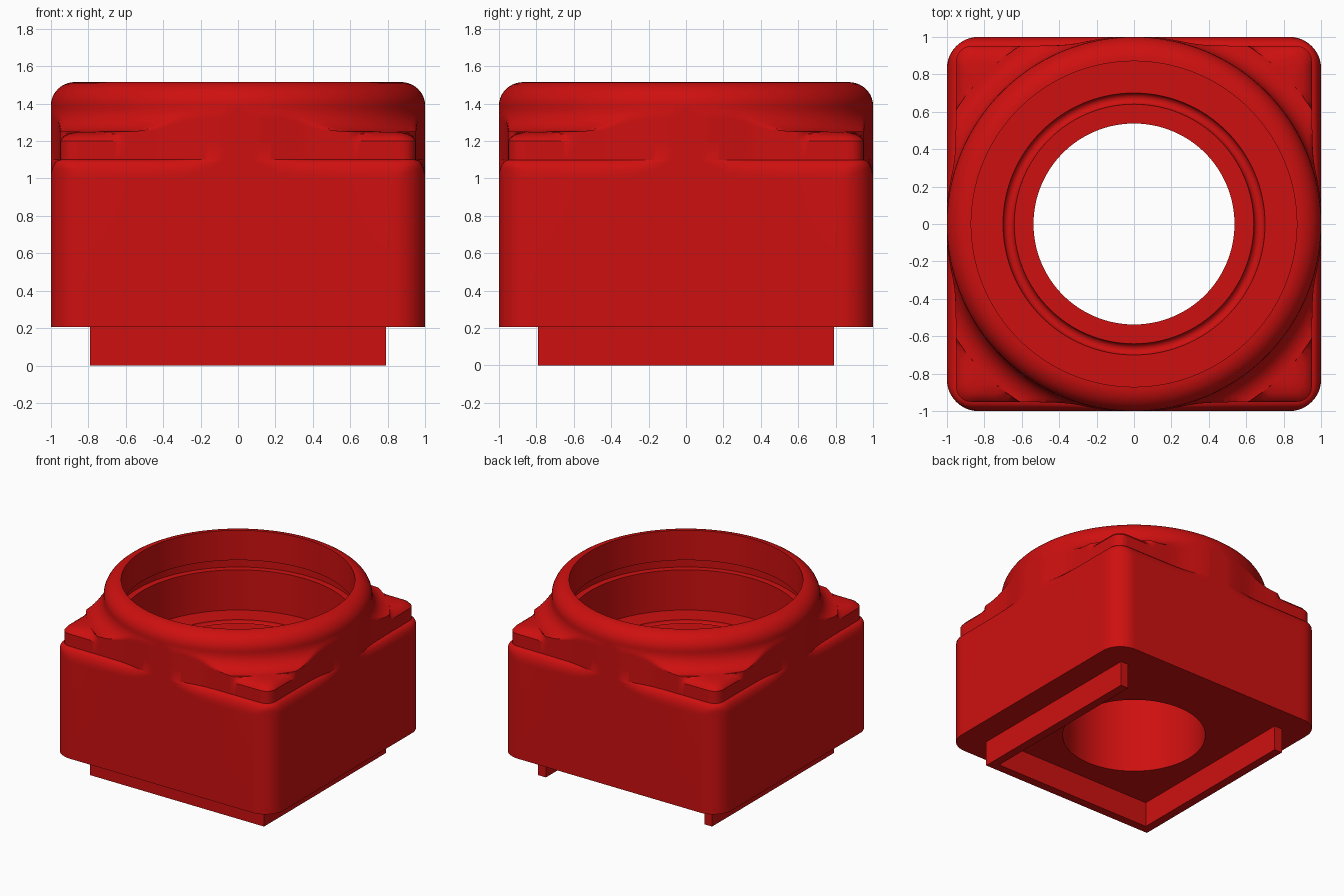
import bpy, bmesh, math

if "Cube" in bpy.data.objects:
    bpy.data.objects.remove(bpy.data.objects["Cube"])

SEG = 384
FILLET = 0.13   # fillet between collar and shoulder
red = bpy.data.materials.new("red")
red.diffuse_color = (0.62, 0.005, 0.005, 1)
red.use_nodes = True
red.node_tree.nodes["Principled BSDF"].inputs["Base Color"].default_value = red.diffuse_color


def square(h, r, a):
    """Polar radius of a rounded square (half side h, corner radius r)."""
    x, y = abs(math.cos(a)), abs(math.sin(a))
    c, t = h - r, h / max(x, y)
    if min(x, y) * t <= c:
        return t
    b = c * (x + y)
    return b + math.sqrt(b * b - 2 * c * c + r * r)


def soft_max(a, b, k=0.03):
    return (a + b + math.sqrt((a - b) ** 2 + k * k)) / 2


def body(a):
    return square(1, 0.17, a)


def shoulder(h, r):
    """Rounded square blended into the round collar, kept inside the body."""
    return lambda a: min(soft_max(1, square(h, r, a)), body(a))


lip = shoulder(0.95, 0.08)


def lip_top(h):
    top = shoulder(h, 0.08)
    return lambda a: max(min(top(a), lip(a)), min(1 + FILLET, lip(a)))


def fillet(f):
    return lambda a: min(1 + f, lip(a))


def circle(r):
    return lambda a: r


def finish(name, bm):
    bmesh.ops.recalc_face_normals(bm, faces=bm.faces)
    me = bpy.data.meshes.new(name)
    bm.to_mesh(me)
    bm.free()
    me.materials.append(red)
    ob = bpy.data.objects.new(name, me)
    bpy.context.collection.objects.link(ob)
    bpy.ops.object.select_all(action='DESELECT')
    ob.select_set(True)
    bpy.context.view_layer.objects.active = ob
    bpy.ops.object.shade_smooth_by_angle(angle=math.radians(30))
    return ob


# Housing: rings of (section, height), outside going up then inside going down
rings = [(body, 0.205), (body, 1.0)]
for i in range(1, 7):                                   # rounded top of the block
    t = i / 6 * math.pi / 2
    rings.append((shoulder(0.95 + 0.05 * math.cos(t), 0.17 - 0.09 * i / 6),
                  1.0 + 0.1 * math.sin(t)))
rings.append((lip, 1.2))                                # upright lip
for h, z in ((0.935, 1.221), (0.905, 1.238), (0.865, 1.247), (0.82, 1.25)):
    rings.append((lip_top(h), z))
for i in range(1, 11):                                  # fillet up to the collar
    t = i / 10 * math.pi / 2
    rings.append((fillet(FILLET * (1 - math.sin(t))),
                  1.25 + FILLET * (1 - math.cos(t))))
for i in range(0, 11):                                  # rounded rim
    t = i / 10 * math.pi / 2
    rings.append((circle(0.87 + 0.13 * math.cos(t)), 1.39 + 0.125 * math.sin(t)))
for r, z in ((0.87, 1.27), (0.92, 1.27), (0.92, 1.19),  # bore with retaining groove
             (0.87, 1.19), (0.87, 0.86)):
    rings.append((circle(r), z))
for i in range(0, 9):                                   # half-round seal groove
    t = i / 8 * math.pi
    rings.append((circle(0.67 + 0.03 * math.cos(t)), 0.86 - 0.03 * math.sin(t)))
rings += [(circle(0.537), 0.86), (circle(0.537), 0.205)]  # through hole

bm = bmesh.new()
angles = [2 * math.pi * i / SEG for i in range(SEG)]
loops = [[bm.verts.new((f(a) * math.cos(a), f(a) * math.sin(a), z)) for a in angles]
         for f, z in rings]
for k, lower in enumerate(loops):
    upper = loops[(k + 1) % len(loops)]
    for i in range(SEG):
        j = (i + 1) % SEG
        bm.faces.new((lower[i], lower[j], upper[j], upper[i]))
bmesh.ops.remove_doubles(bm, verts=bm.verts, dist=0.00005)
finish("housing", bm)

# Skirt: thin three-sided wall under the block, open at the back
o, n = 0.79, 0.72
outline = [(-o, o), (-o, -o), (o, -o), (o, o), (n, o), (n, -n), (-n, -n), (-n, o)]
bm = bmesh.new()
face = bm.faces.new([bm.verts.new((x, y, 0)) for x, y in outline])
up = bmesh.ops.extrude_face_region(bm, geom=[face])["geom"]
bmesh.ops.translate(bm, vec=(0, 0, 0.21),
                    verts=[v for v in up if isinstance(v, bmesh.types.BMVert)])
finish("skirt", bm)
